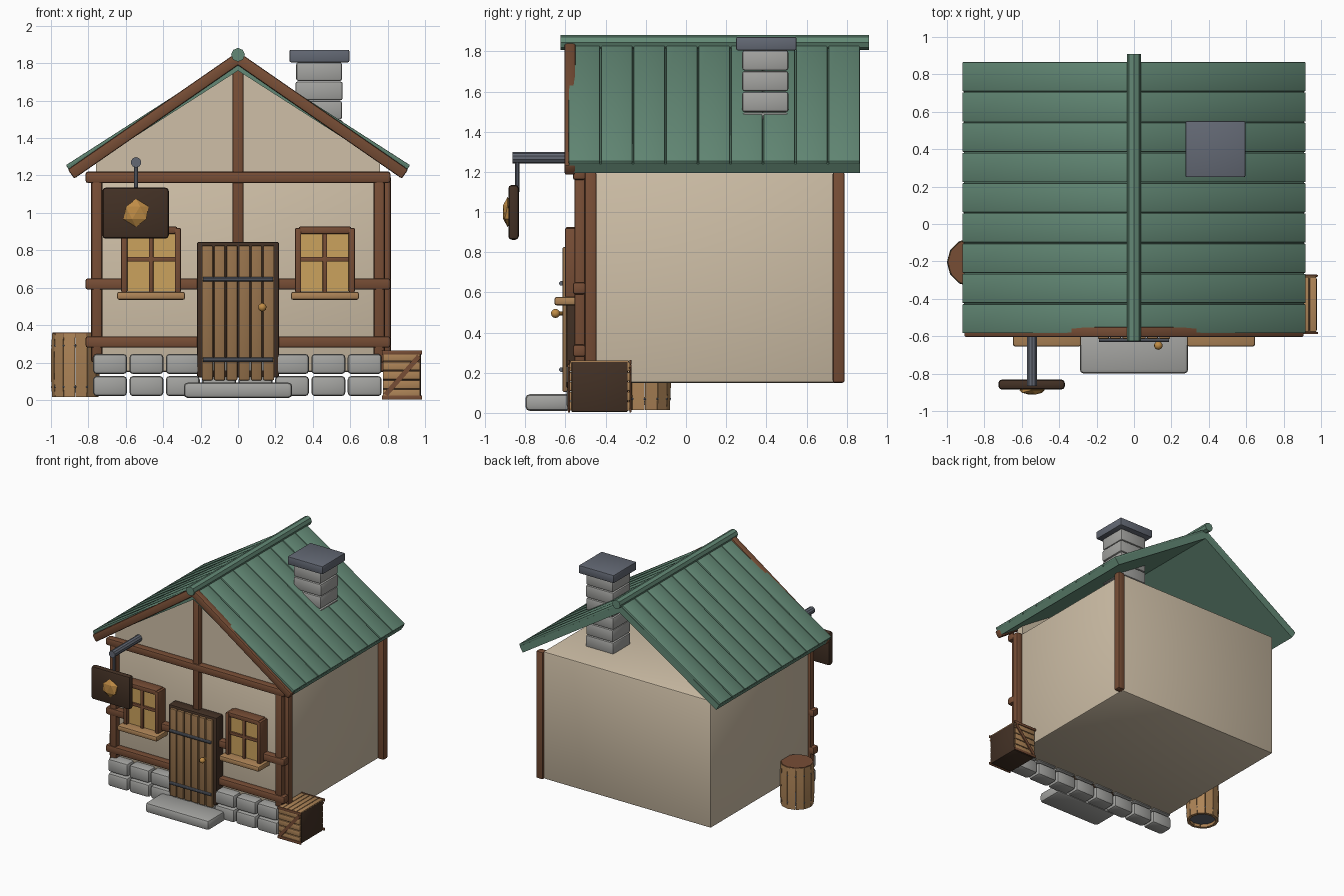
import bpy, bmesh, math
from mathutils import Matrix, Vector

if "Cube" in bpy.data.objects:
    bpy.data.objects.remove(bpy.data.objects["Cube"])

COLOURS = {
    "plaster": (0.62, 0.52, 0.385), "timber": (0.185, 0.075, 0.036),
    "dark_wood": (0.055, 0.03, 0.018), "door_wood": (0.30, 0.165, 0.07),
    "light_wood": (0.42, 0.23, 0.095), "roof_green": (0.125, 0.25, 0.18),
    "stone": (0.37, 0.37, 0.355), "slate": (0.125, 0.14, 0.175),
    "window_amber": (0.60, 0.36, 0.11), "brass": (0.52, 0.26, 0.06),
}
MATS = {}
for key, c in COLOURS.items():
    MATS[key] = bpy.data.materials.new(key)
    MATS[key].diffuse_color = (*c, 1)


def finish(name, bm, mat, bevel=0.0, segs=2, angle=35):
    if bevel:
        edges = [e for e in bm.edges if len(e.link_faces) == 2 and e.calc_face_angle() > 0.6]
        bmesh.ops.bevel(bm, geom=edges, offset=bevel, segments=segs, profile=0.5, affect='EDGES')
    bmesh.ops.recalc_face_normals(bm, faces=bm.faces)
    me = bpy.data.meshes.new(name)
    bm.to_mesh(me)
    bm.free()
    me.materials.append(MATS[mat])
    ob = bpy.data.objects.new(name, me)
    bpy.context.collection.objects.link(ob)
    for o in bpy.context.selected_objects:
        o.select_set(False)
    bpy.context.view_layer.objects.active = ob
    ob.select_set(True)
    bpy.ops.object.shade_smooth_by_angle(angle=math.radians(angle))
    return ob


def box(name, x, y, z, mat, bevel=0.01):
    bm = bmesh.new()
    size = (x[1] - x[0], y[1] - y[0], z[1] - z[0])
    mid = ((x[0] + x[1]) / 2, (y[0] + y[1]) / 2, (z[0] + z[1]) / 2)
    bmesh.ops.create_cube(bm, size=1, matrix=Matrix.Translation(mid) @ Matrix.Diagonal((*size, 1)))
    return finish(name, bm, mat, bevel)


def rod(name, a, b, r, mat, sides=12, r2=None):
    a, b = Vector(a), Vector(b)
    rot = (b - a).to_track_quat('Z', 'Y').to_matrix().to_4x4()
    bm = bmesh.new()
    bmesh.ops.create_cone(bm, cap_ends=True, segments=sides, radius1=r,
                          radius2=r if r2 is None else r2, depth=(b - a).length,
                          matrix=Matrix.Translation((a + b) / 2) @ rot)
    return finish(name, bm, mat)


def prism(name, pts, y0, y1, mat, bevel=0.0):
    """Extrude an xz outline along y."""
    bm = bmesh.new()
    f = bm.faces.new([bm.verts.new((px, y0, pz)) for px, pz in pts])
    ext = bmesh.ops.extrude_face_region(bm, geom=[f])["geom"]
    bmesh.ops.translate(bm, vec=(0, y1 - y0, 0), verts=[v for v in ext if isinstance(v, bmesh.types.BMVert)])
    return finish(name, bm, mat, bevel)


def ball(name, loc, scale, mat, sub=2, angle=35):
    bm = bmesh.new()
    bmesh.ops.create_icosphere(bm, subdivisions=sub, radius=1,
                               matrix=Matrix.Translation(loc) @ Matrix.Diagonal((*scale, 1)))
    return finish(name, bm, mat, angle=angle)


def bar_pts(a, b, down):
    """Outline of a sloping bar hanging below the line a-b."""
    d = (Vector(b) - Vector(a)).normalized()
    n = Vector((d.y, -d.x)) if d.x > 0 else Vector((-d.y, d.x))
    return [a, b, (b[0] + n.x * down, b[1] + n.y * down), (a[0] + n.x * down, a[1] + n.y * down)]


# House body and front gable
box("house_body", (-0.765, 0.765), (-0.51, 0.77), (0.15, 1.2), "plaster", 0.012)
prism("front_gable", [(-0.76, 1.19), (0.76, 1.19), (0.76, 1.27), (0, 1.775), (-0.76, 1.27)],
      -0.51, -0.45, "plaster")

# Timber framing
for s in (-1, 1):
    box("front_post", sorted((s * 0.725, s * 0.785)), (-0.555, -0.5), (0.2, 1.2), "timber", 0.012)
for y in (-0.475, 0.76):
    box("side_post", (0.755, 0.817), (y - 0.03, y + 0.03), (0.15, 1.2), "timber", 0.012)
for z in (0.31, 0.62, 1.19):
    box("cross_beam", (-0.815, 0.815), (-0.563, -0.5), (z - 0.03, z + 0.03), "timber", 0.012)
box("centre_post", (-0.03, 0.03), (-0.553, -0.5), (0.8, 1.78), "timber", 0.012)

# Roof slabs, planks and barge boards
TOP, EAVE = (0, 1.845), (0.92, 1.255)
PITCH = 1.455 / 9
for s in (-1, 1):
    def flip(pts):
        return [(s * px, pz) for px, pz in pts]
    slab = bar_pts((0, TOP[1] - 0.022), (EAVE[0] - 0.01, EAVE[1] - 0.016), 0.052)
    slab[3] = (0, slab[0][1] - 0.063)
    prism("roof_slab", flip(slab), -0.583, 0.866, "roof_green")
    for i in range(9):
        y = -0.587 + i * PITCH
        prism("roof_plank", flip(bar_pts(TOP, EAVE, 0.022)), y + 0.003, y + PITCH - 0.003, "roof_green", 0.005)
    prism("barge_board", flip(bar_pts((0, 1.862), (0.91, 1.232), 0.06)), -0.605, -0.55, "timber", 0.01)
rod("ridge_pole", (0, -0.625, 1.845), (0, 0.91, 1.845), 0.037, "roof_green", 8)

# Chimney
for i in range(6):
    z = 1.19 + i * 0.103
    d = 0.004 * (i % 2)
    box("chimney_block", (0.307 + d, 0.56 - d), (0.28, 0.51), (z, z + 0.1), "stone", 0.012)
box("chimney_cap", (0.275, 0.595), (0.25, 0.55), (1.805, 1.872), "slate", 0.008)

# Foundation stones and doorstep
for row in range(2):
    for i in range(8):
        x = -0.775 + i * 0.1945
        z = 0.02 + row * 0.118
        box("foundation_stone", (x, x + 0.182), (-0.595, -0.47), (z, z + 0.108), "stone", 0.02)
box("doorstep", (-0.29, 0.29), (-0.80, -0.57), (0.01, 0.093), "stone", 0.022)

# Door
box("door_frame", (-0.22, 0.22), (-0.595, -0.5), (0.12, 0.845), "dark_wood", 0.012)
for i in range(6):
    x = -0.197 + i * 0.0657
    box("door_plank", (x + 0.004, x + 0.062), (-0.615, -0.58), (0.105, 0.825), "door_wood", 0.006)
for z in (0.215, 0.645):
    rod("door_strap", (-0.187, -0.62, z), (0.187, -0.62, z), 0.012, "slate", 10)
rod("knob_stem", (0.13, -0.64, 0.495), (0.13, -0.61, 0.495), 0.01, "brass", 10)
ball("door_knob", (0.13, -0.65, 0.495), (0.023, 0.023, 0.023), "brass")

# Windows
for c in (-0.465, 0.465):
    box("window_pane", (c - 0.145, c + 0.145), (-0.575, -0.5), (0.58, 0.9), "window_amber", 0)
    for s in (-1, 1):
        box("window_side", sorted((c + s * 0.127, c + s * 0.16)), (-0.603, -0.5), (0.575, 0.92), "timber", 0.008)
    box("window_top", (c - 0.14, c + 0.14), (-0.6, -0.5), (0.888, 0.926), "timber", 0.008)
    box("window_upright", (c - 0.012, c + 0.012), (-0.592, -0.55), (0.57, 0.9), "timber", 0.004)
    box("window_crossbar", (c - 0.14, c + 0.14), (-0.59, -0.55), (0.74, 0.764), "timber", 0.004)
    box("window_sill", (c - 0.182, c + 0.182), (-0.655, -0.5), (0.535, 0.578), "light_wood", 0.012)

# Hanging sign
rod("sign_bracket", (-0.545, -0.865, 1.27), (-0.545, -0.5, 1.27), 0.028, "slate", 10)
rod("sign_hanger", (-0.545, -0.84, 1.1), (-0.545, -0.84, 1.27), 0.012, "slate", 10)
box("sign_board", (-0.725, -0.37), (-0.885, -0.832), (0.862, 1.135), "dark_wood", 0.018)
ball("sign_emblem", (-0.545, -0.888, 1.0), (0.075, 0.027, 0.075), "brass", 1, 5)

# Barrel
BX, BY, R = -0.87, -0.205, 0.13
N = 12
for i in range(N):
    bm = bmesh.new()
    rings = []
    for z, k in ((0.015, 0.955), (0.1, 0.99), (0.185, 1), (0.27, 0.99), (0.355, 0.955)):
        ring = []
        for j, rad in ((-1, R), (1, R), (1, R - 0.025), (-1, R - 0.025)):
            a = 2 * math.pi * (i + 0.5 + j * 0.475) / N
            ring.append(bm.verts.new((BX + rad * k * math.cos(a), BY + rad * k * math.sin(a), z)))
        rings.append(ring)
    for lo, hi in zip(rings, rings[1:]):
        for j in range(4):
            bm.faces.new((lo[j], lo[(j + 1) % 4], hi[(j + 1) % 4], hi[j]))
    bm.faces.new(rings[0])
    bm.faces.new(rings[-1])
    finish("barrel_stave", bm, "light_wood")
    for z in (0.07, 0.29):
        a = 2 * math.pi * i / N
        ball("barrel_rivet", (BX + 0.122 * math.cos(a), BY + 0.122 * math.sin(a), z),
             (0.009, 0.009, 0.009), "slate", 1)
rod("barrel_lid", (BX, BY, 0.335), (BX, BY, 0.36), 0.122, "timber", 12)
rod("barrel_base", (BX, BY, 0.04), (BX, BY, 0.06), 0.108, "slate", 12)

# Crate
box("crate_core", (0.775, 0.978), (-0.57, -0.29), (0.005, 0.255), "dark_wood", 0.005)
for i in range(5):
    z = 0.012 + i * 0.049
    for y in (-0.574, -0.286):
        box("crate_slat", (0.775, 0.974), (y - 0.007, y + 0.007), (z, z + 0.044), "light_wood", 0.003)
    x = 0.775 + i * 0.041
    box("crate_top_slat", (x, x + 0.037), (-0.575, -0.285), (0.25, 0.262), "light_wood", 0.003)
for y in (-0.583, -0.277):
    prism("crate_brace", [(0.778, 0.035), (0.8, 0.02), (0.978, 0.225), (0.958, 0.242)],
          y - 0.006, y + 0.006, "timber")
    for z in (0.012, 0.252):
        box("crate_rail", (0.77, 0.985), (y - 0.005, y + 0.005), (z - 0.01, z + 0.012), "timber", 0.003)

for m in bpy.data.materials:
    if m.users and not m.is_grease_pencil:
        m.use_nodes = True
        m.node_tree.nodes["Principled BSDF"].inputs["Base Color"].default_value = m.diffuse_color
